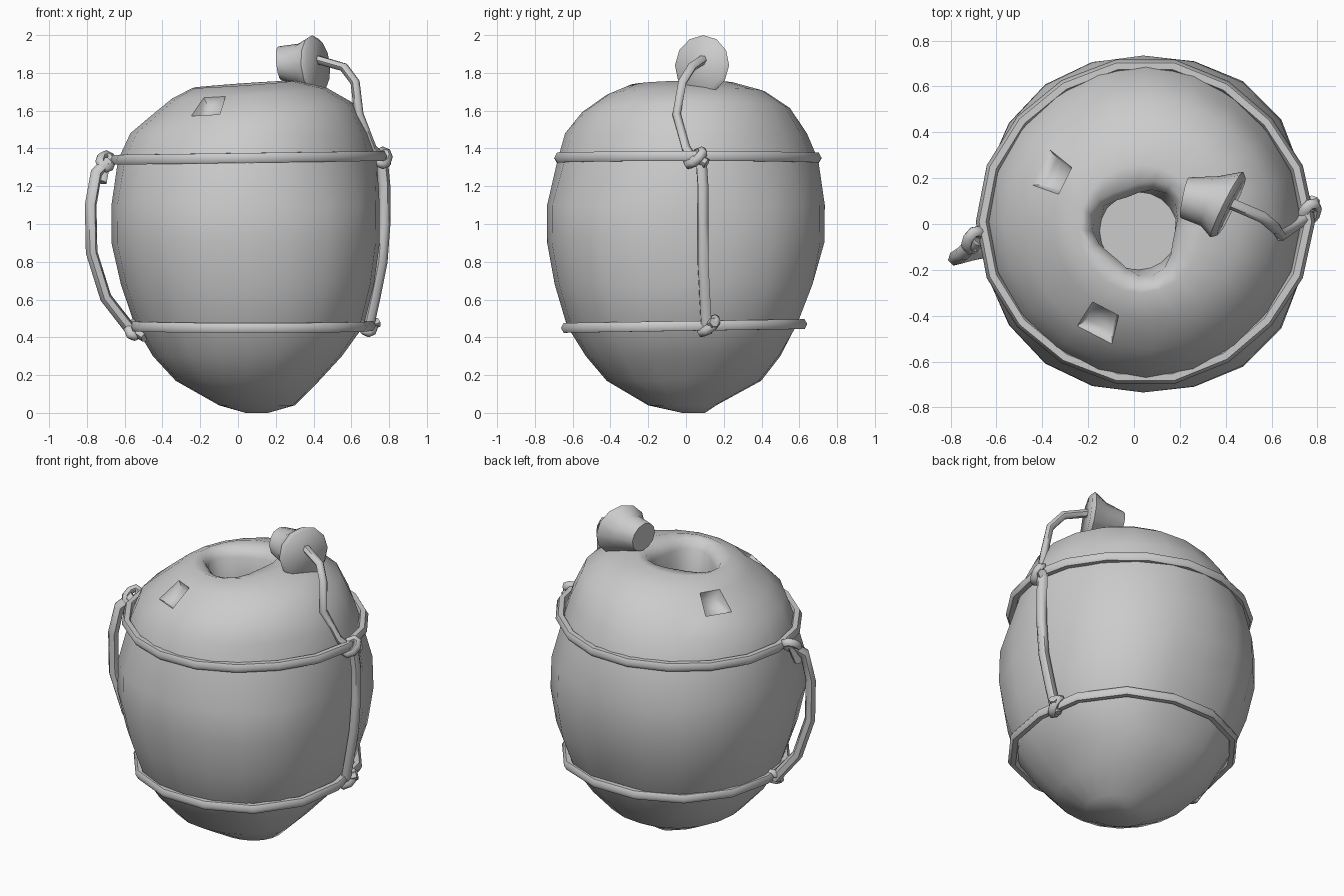
import bpy
import bmesh
from math import cos, sin, pi, radians, exp, atan2
from mathutils import Vector

default_cube = bpy.data.objects.get("Cube")
if default_cube:
    bpy.data.objects.remove(default_cube, do_unlink=True)

clay = bpy.data.materials.new("plain grey")
clay.use_nodes = True
grey = (0.6, 0.6, 0.6, 1)
clay.diffuse_color = grey
clay.node_tree.nodes["Principled BSDF"].inputs["Base Color"].default_value = grey


def finish(name, mesh, angle):
    """Link a mesh as a named, coloured, smooth-shaded object."""
    mesh.materials.clear()
    mesh.materials.append(clay)
    part = bpy.data.objects.new(name, mesh)
    bpy.context.collection.objects.link(part)
    bpy.ops.object.select_all(action="DESELECT")
    part.select_set(True)
    bpy.context.view_layer.objects.active = part
    bpy.ops.object.shade_smooth_by_angle(angle=radians(angle))
    return part


def loft(rings):
    """Skin a stack of vertex rings and cap both ends."""
    bm = bmesh.new()
    rows = [[bm.verts.new(point) for point in ring] for ring in rings]
    count = len(rows[0])
    for low, high in zip(rows, rows[1:]):
        for i in range(count):
            j = (i + 1) % count
            bm.faces.new((low[i], low[j], high[j], high[i]))
    bm.faces.new(list(reversed(rows[0])))
    bm.faces.new(rows[-1])
    bmesh.ops.recalc_face_normals(bm, faces=bm.faces)
    return bm


def rope(name, points, radius=0.032, closed=False):
    """Sweep a round low-sided section along a straight-segment path."""
    curve = bpy.data.curves.new(name, "CURVE")
    curve.dimensions = "3D"
    curve.bevel_depth = radius
    curve.bevel_resolution = 1
    curve.use_fill_caps = True
    spline = curve.splines.new("POLY")
    spline.points.add(len(points) - 1)
    for target, point in zip(spline.points, points):
        target.co = (*point, 1)
    spline.use_cyclic_u = closed
    helper = bpy.data.objects.new(name + " path", curve)
    bpy.context.collection.objects.link(helper)
    graph = bpy.context.evaluated_depsgraph_get()
    mesh = bpy.data.meshes.new_from_object(helper.evaluated_get(graph))
    bpy.data.objects.remove(helper, do_unlink=True)
    mesh.name = name
    return finish(name, mesh, 60)


def oval(center, across, along, count, bulge=0.0):
    """Points of an ellipse on two half-axes, swollen on its +x diagonals."""
    points = []
    for i in range(count):
        t = 2 * pi * i / count
        swell = 1 + bulge * sin(2 * t) ** 2 * (0.65 + 0.35 * cos(t))
        offset = Vector(across) * cos(t) + Vector(along) * sin(t)
        points.append(Vector(center) + offset * swell)
    return points


# Gourd body: height, centre x, centre y, half width, half depth, bulge,
# running up the outside, over the rim and down into the mouth
sections = [
    (0.0, 0.1, 0.04, 0.06, 0.06, 0),
    (0.04, 0.1, -0.02, 0.2, 0.18, 0),
    (0.17, 0.05, -0.01, 0.38, 0.41, 0.06),
    (0.3, 0.05, -0.01, 0.5, 0.52, 0.06),
    (0.46, 0.06, -0.01, 0.605, 0.62, 0.05),
    (0.68, 0.05, 0, 0.67, 0.695, 0.06),
    (0.9, 0.04, 0, 0.71, 0.735, 0.06),
    (1.1, 0.04, 0, 0.71, 0.735, 0.05),
    (1.34, 0.05, 0.01, 0.685, 0.69, -0.03),
    (1.48, 0.06, 0, 0.63, 0.64, -0.02),
    (1.6, 0.07, 0, 0.54, 0.55, 0),
    (1.69, 0.06, 0, 0.41, 0.42, 0),
    (1.74, 0.03, -0.02, 0.27, 0.28, 0),
    (1.73, 0.02, -0.03, 0.21, 0.22, 0),
    (1.68, 0.02, -0.03, 0.18, 0.18, 0),
    (1.5, 0.02, -0.03, 0.17, 0.17, 0),
]
body = loft([oval((x, y, z), (rx, 0, 0), (0, ry, 0), 20, bulge)
             for z, x, y, rx, ry, bulge in sections])

# Slanted shoulders, a broken rim and a shallow crease down the back
for vert in body.verts:
    mouth = vert.co - Vector((0.02, -0.03, vert.co.z))
    if vert.co.z > 1.67 and mouth.length < 0.25:
        chip = sin(3 * atan2(mouth.y, mouth.x) - 1)
        vert.co += mouth.normalized() * 0.025 * chip
    if vert.co.z > 1.6:
        vert.co.z += 0.07 * (vert.co.x - 0.03) + 0.02 * vert.co.y
    if vert.co.y > 0:
        crease = exp(-((vert.co.x - 0.06) / 0.12) ** 2
                     - ((vert.co.z - 0.55) / 0.22) ** 2)
        vert.co.y -= 0.04 * crease

# Pock marks pressed into the shoulders
body.normal_update()
for spot in ((-0.41, 0.17, 1.62), (-0.2, -0.41, 1.62)):
    face = min(body.faces, key=lambda f: (f.calc_center_median() - Vector(spot)).length)
    bmesh.ops.inset_individual(body, faces=[face], thickness=0.03, depth=-0.05)

body_mesh = bpy.data.meshes.new("gourd body")
body.to_mesh(body_mesh)
body.free()
finish("gourd body", body_mesh, 75)

# Rope hoops hugging the body
rope("upper hoop", oval((0.05, 0.01, 1.35), (0.71, 0, 0.01), (0, 0.69, 0), 18, -0.03),
     radius=0.03, closed=True)
rope("lower hoop", oval((0.07, -0.01, 0.46), (0.63, 0, 0), (0, 0.635, 0.01), 14, 0.045),
     radius=0.03, closed=True)

# Carrying ropes down each side
rope("left handle", [(0.76, 0.08, 1.35), (0.775, 0.09, 1.2), (0.775, 0.09, 1.0),
                     (0.76, 0.09, 0.8), (0.72, 0.1, 0.6), (0.68, 0.11, 0.42)])
rope("right handle", [(-0.69, -0.07, 1.33), (-0.75, -0.13, 1.27),
                      (-0.78, -0.15, 1.1), (-0.775, -0.15, 0.85),
                      (-0.7, -0.13, 0.61), (-0.56, -0.1, 0.43)])

# Knots where the ropes meet the hoops, each with a loose end
knots = {
    "upper left": ((0.765, 0.05, 1.35), (0.02, 0.06, -0.03)),
    "upper right": ((-0.7, -0.07, 1.33), (-0.02, -0.04, -0.11)),
    "lower left": ((0.69, 0.12, 0.46), (0.05, 0.03, 0.02)),
    "lower right": ((-0.55, -0.1, 0.44), (0.06, -0.07, -0.04)),
}
for place, (center, tail) in knots.items():
    rope(place + " knot", oval(center, (0.03, 0.02, 0), (0, 0.035, 0.035), 8),
         radius=0.026, closed=True)
    start = Vector(center)
    rope(place + " loose end", [start, start + Vector(tail)], radius=0.028)

# Cord tying the stopper to the upper hoop
rope("stopper cord", [(0.77, 0.04, 1.34), (0.71, 0.0, 1.4), (0.64, -0.05, 1.58),
                      (0.62, -0.02, 1.75), (0.56, 0.03, 1.83),
                      (0.42, 0.09, 1.87)], radius=0.025)

# Flared stopper lying on its side beside the mouth
stopper_rings = []
for center, facing, radius in (
        ((0.22, 0.115, 1.85), (1, -0.2, 0.1), 0.09),
        ((0.33, 0.1, 1.84), (1, -0.35, 0.1), 0.115),
        ((0.405, 0.085, 1.84), (1, -0.5, 0.1), 0.16),
        ((0.425, 0.075, 1.84), (1, -0.5, 0.1), 0.14)):
    normal = Vector(facing).normalized()
    side = Vector((0, 0, 1)).cross(normal).normalized()
    stopper_rings.append(oval(center, side * radius, normal.cross(side) * radius, 12))
stopper = loft(stopper_rings)
stopper_mesh = bpy.data.meshes.new("stopper")
stopper.to_mesh(stopper_mesh)
stopper.free()
finish("stopper", stopper_mesh, 60)
